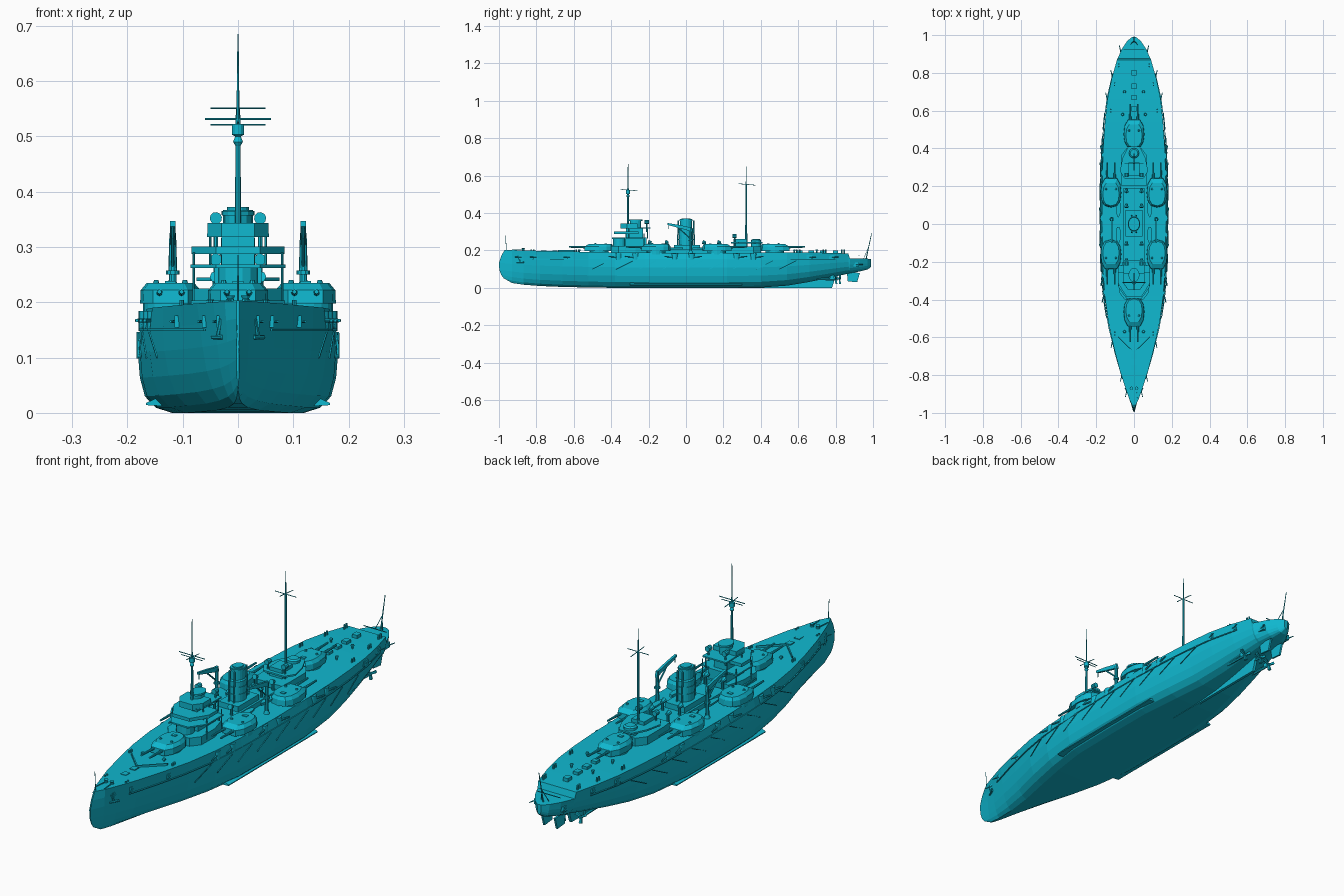
import bpy, bmesh, math
from mathutils import Vector

paint = bpy.data.materials.new("teal_paint")
paint.diffuse_color = (0.005, 0.48, 0.63, 1)
TAU = 2 * math.pi


def finish(name, bm):
    bmesh.ops.recalc_face_normals(bm, faces=bm.faces)
    me = bpy.data.meshes.new(name)
    bm.to_mesh(me)
    bm.free()
    me.materials.append(paint)
    ob = bpy.data.objects.new(name, me)
    bpy.context.collection.objects.link(ob)
    return ob


def loft(name, rings):
    bm = bmesh.new()
    vs = [[bm.verts.new(p) for p in r] for r in rings]
    n = len(rings[0])
    for a, b in zip(vs, vs[1:]):
        for i in range(n):
            bm.faces.new((a[i], a[(i + 1) % n], b[(i + 1) % n], b[i]))
    bm.faces.new(vs[0])
    bm.faces.new(vs[-1][::-1])
    return finish(name, bm)


def prism(name, pts, z0, z1, top=1.0, at=(0, 0)):
    return loft(name, [[(at[0] + x * s, at[1] + y * s, z) for x, y in pts] for z, s in ((z0, 1), (z1, top))])


def box(name, x, y, z0, w, l, h):
    a, b = w / 2, l / 2
    return prism(name, [(-a, -b), (a, -b), (a, b), (-a, b)], z0, z0 + h, 1, (x, y))


def tube(name, x, y, levels, n=12, sy=1.0):
    return loft(name, [[(x + r * math.cos(TAU * i / n), y + r * sy * math.sin(TAU * i / n), z)
                        for i in range(n)] for z, r in levels])


def rod(name, p, q, r, r2=None, n=6):
    p, q = Vector(p), Vector(q)
    d = (q - p).normalized()
    u = d.orthogonal().normalized()
    v = d.cross(u)
    return loft(name, [[c + (u * math.cos(TAU * i / n) + v * math.sin(TAU * i / n)) * k for i in range(n)]
                       for c, k in ((p, r), (q, r2 or r))])


def slab(name, x0, x1, yz):
    return loft(name, [[(x, y, z) for y, z in yz] for x in (x0, x1)])


def interp(y, col):
    for a, b in zip(ST, ST[1:]):
        if y <= b[0]:
            return a[col] + (b[col] - a[col]) * (y - a[0]) / (b[0] - a[0])
    return ST[-1][col]


# Hull stations: y, half beam, keel z, deck z, fullness
ST = [(-.98, .003, .04, .203, 0), (-.93, .024, .026, .202, 0), (-.87, .045, .017, .2, .08), (-.78, .075, .01, .198, .2),
      (-.66, .108, .005, .195, .4), (-.52, .142, .002, .192, .65), (-.38, .164, 0, .19, .85), (-.22, .177, 0, .188, 1),
      (0, .181, 0, .187, 1), (.22, .18, 0, .187, 1), (.4, .173, .002, .188, .85), (.54, .161, .012, .189, .65),
      (.66, .146, .032, .189, .5), (.77, .122, .055, .187, .45), (.868, .093, .076, .184, .45), (.876, .09, .078, .158, .45),
      (.93, .064, .088, .157, .45), (.97, .036, .098, .156, .4), (.99, .01, .112, .154, .4)]
FULL = [(.66, 0), (.82, .05), (.93, .16), (.98, .34), (1, .58), (.98, .8), (.935, 1)]
VEE = [(.12, 0), (.35, .07), (.53, .18), (.7, .35), (.82, .58), (.9, .8), (1, 1)]
STEM = [.025, .005, -.008, -.018, -.02, -.008, .01]
rings = []
for i, (y, b, k, d, f) in enumerate(ST):
    half = []
    for (fx, fz), (vx, vz), s in zip(FULL, VEE, STEM):
        half.append((b * (vx + (fx - vx) * f), y + (s if i == 0 else 0), k + (d - k) * (vz + (fz - vz) * f)))
    rings.append(half[::-1] + [(-x, yy, z) for x, yy, z in half])
loft("hull", rings)

# Keel, skeg, rudders, propellers, bilge keels
slab("skeg", -.006, .006, [(.25, .0), (.78, 0), (.79, .03), (.8, .075), (.5, .03)])
rod("centre_shaft", (0, .7, .05), (0, .83, .05), .006)
for s in (-1, 1):
    slab("rudder", s * .03 - .004, s * .03 + .004, [(.865, .035), (.915, .03), (.93, .08), (.86, .085)])
    rod("shaft", (s * .065, .6, .05), (s * .065, .81, .045), .006)
    slab("shaft_bracket", s * .065 - .003, s * .065 + .003, [(.77, .045), (.79, .045), (.79, .085), (.77, .085)])
    loft("bilge_keel", [[(s * x, y, z) for x, z in ((.13, .012), (.166, .014), (.166, .018), (.14, .03))]
                        for y in (-.3, .3)])
for x, y in ((0, .82), (-.065, .8), (.065, .8)):
    for k in range(3):
        a = TAU * k / 3 + .5
        rod("propeller_blade", (x, y, .047), (x + .026 * math.cos(a), y + .004, .047 + .026 * math.sin(a)), .004, .008, 4)

# Main gun turrets
PLAN = [(-.032, -.078), (.032, -.078), (.05, -.045), (.055, 0), (.05, .04), (.034, .068), (0, .078),
        (-.034, .068), (-.05, .04), (-.055, 0), (-.05, -.045)]


def turret(x, y, f):
    z = .188
    tube("barbette", x, y, [(z - .01, .05), (z + .014, .05)], 20)
    lv = [(.01, 1, 0), (.034, .98, 0), (.047, .78, .008)]
    loft("turret", [[(x + px * k, y + f * (py * k + o), z + h) for px, py in PLAN] for h, k, o in lv])
    for g in (-.02, .02):
        rod("gun_barrel", (x + g, y - f * .06, z + .029), (x + g, y - f * .16, z + .031), .0062, .004, 8)
        tube("sighting_hood", x + g * 1.3, y - f * .02, [(z + .045, .006), (z + .052, .004)], 8)
    box("turret_hatch", x, y + f * .035, z + .045, .02, .014, .005)


turret(0, -.465, 1)
turret(0, .475, -1)
for s in (-1, 1):
    turret(s * .122, -.16, 1)
    turret(s * .122, .165, -1)

# Midship deckhouse and funnel
prism("forward_deckhouse", [(-.05, -.40), (.05, -.40), (.08, -.36), (.08, -.27), (.06, -.2), (-.06, -.2), (-.08, -.27), (-.08, -.36)], .18, .225)
box("midship_deckhouse", 0, 0, .18, .11, .38, .027)
box("funnel_base", 0, .005, .2, .092, .14, .03)
tube("funnel_casing", 0, 0, [(.225, .031), (.315, .031), (.32, .027), (.367, .027)], 20, 1.2)
for z in (.255, .285, .358):
    tube("funnel_band", 0, 0, [(z, .033 if z < .3 else .03), (z + .007, .033 if z < .3 else .03)], 20, 1.2)
tube("funnel_mouth", 0, 0, [(.365, .02), (.372, .02)], 16, 1.2)
for s in (-1, 1):
    for y in (-.045, .045):
        rod("steam_pipe", (s * .012, y, .22), (s * .012, y * .9, .36), .004)

# Bridge and conning tower
tube("conning_tower", 0, -.355, [(.22, .036), (.262, .036), (.268, .028)], 14)
box("chart_house", 0, -.27, .22, .085, .12, .048)
prism("bridge_deck", [(-.04, -.395), (.04, -.395), (.086, -.33), (.086, -.22), (-.086, -.22), (-.086, -.33)], .262, .268)
box("wheelhouse", 0, -.275, .268, .06, .09, .05)
prism("bridge_wing", [(-.04, -.385), (.04, -.385), (.084, -.315), (.084, -.255), (-.084, -.255), (-.084, -.315)], .287, .301)
prism("upper_bridge", [(-.03, -.35), (.03, -.35), (.056, -.315), (.056, -.19), (-.056, -.19), (-.056, -.315)], .318, .324)
prism("upper_bridge_screen", [(-.03, -.35), (.03, -.35), (.055, -.315), (.055, -.26), (-.055, -.26), (-.055, -.315)], .324, .343)
tube("fire_control_top", 0, -.27, [(.32, .024), (.357, .024), (.357, .029), (.365, .029)], 14, 1.3)
for s in (-1, 1):
    for y in (-.325, -.225):
        rod("bridge_post", (s * .08, y, .2), (s * .08, y, .29), .0025)
        rod("upper_post", (s * .05, y + .02, .265), (s * .05, y + .02, .32), .0025)

# Masts with yards and lookout
rod("foremast", (0, -.31, .2), (0, -.31, .53), .006, .0045, 8)
rod("fore_topmast", (0, -.31, .53), (0, -.31, .685), .003, .001)
tube("crows_nest", 0, -.31, [(.482, .004), (.49, .009), (.5, .005), (.503, .011), (.522, .011)], 12)
rod("fore_yard", (-.06, -.31, .531), (.06, -.31, .531), .0018)
rod("mainmast", (0, .322, .2), (0, .322, .55), .006, .004, 8)
rod("main_topmast", (0, .322, .55), (0, .322, .65), .003, .001)
for y, z in ((-.31, .515), (.322, .545)):
    rod("cross_yard", (-.05, y, z + .006), (.05, y, z + .006), .0016)
    rod("gaff", (0, y - .04, z + .012), (0, y + .05, z + .004), .0016)

# Aft superstructure
prism("aft_deckhouse", [(-.065, .2), (.065, .2), (.07, .25), (.07, .36), (.04, .4), (-.04, .4), (-.07, .36), (-.07, .25)], .18, .222)
prism("aft_platform", [(-.05, .24), (.05, .24), (.075, .28), (.06, .35), (.03, .41), (-.03, .41), (-.06, .35), (-.075, .28)], .238, .245)
tube("aft_conning_tower", 0, .375, [(.215, .027), (.255, .027), (.26, .02)], 12)
box("aft_control_house", 0, .29, .22, .06, .07, .04)

# Searchlights, boat cranes, ventilators, boats, casemate guns, net booms
for s in (-1, 1):
    for y, z in ((.26, .26), (-.21, .335)):
        x = s * .04
        rod("searchlight_stand", (x, y, z - .035), (x, y, z + .008), .004)
        rod("searchlight", (x, y - .011, z + .017), (x, y + .011, z + .017), .011, n=10)
    tube("crane_post", s * .118, .025, [(.18, .014), (.2, .008), (.25, .007), (.25, .012), (.257, .012), (.257, .008), (.325, .006)], 10)
    slab("crane_jib", s * .118 - .005, s * .118 + .005, [(.035, .3), (.03, .322), (-.04, .337), (-.1, .347), (-.1, .337), (-.03, .318)])
    rod("crane_brace", (s * .118, .022, .265), (s * .118, -.045, .325), .0035)
    rod("crane_hook", (s * .118, -.095, .34), (s * .118, -.095, .315), .002)
    for y in (-.19, -.1, .1, .18):
        rod("ventilator", (s * .04, y, .2), (s * .04, y, .24), .006, n=8)
        rod("ventilator_cowl", (s * .04, y + .006, .241), (s * .04, y - .012, .246), .007, .011, 8)
    for y in (-.06, .08):
        loft("ship_boat", [[(s * .083 + w * k, y + o, z) for w, z in ((-.013, .217), (-.008, .205), (.008, .205), (.013, .217))]
                           for o, k in ((-.045, .15), (-.02, .9), (.02, 1), (.045, .5))])
    for y in (-.36, -.27, -.06, .03, .27, .36):
        e = interp(y, 1)
        tube("casemate", s * (e - .021), y, [(.148, .02), (.184, .02)], 12)
        f = -1 if y < 0 else 1
        rod("casemate_gun", (s * (e - .01), y, .167), (s * (e + .003), y + f * .055, .167), .0045, .003)
    for y in (-.88, -.8, -.62, .66, .78, .91):
        e = interp(y, 1)
        z = .125 if y > .87 else .165
        f = -1 if y < 0 else 1
        box("small_gun_port", s * (e - .014), y, z - .011, .022, .03, .022)
        rod("small_gun", (s * (e - .004), y, z), (s * (e + .004), y + f * .035, z), .003, .002)
    for i in range(9):
        y = -.5 + i * .125
        e0, e1 = interp(y, 1), interp(y + .09, 1)
        rod("net_boom", (s * (e0 + .001), y, .1), (s * (e1 + .001), y + .09, .145), .002, n=4)
    for i in range(12):
        a, b = -.82 + i * .135, -.82 + (i + 1) * .135
        rod("net_shelf", (s * interp(a, 1) * .985, a, .15), (s * interp(b, 1) * .985, b, .15), .003, n=4)
    # Bow fittings
    rod("anchor_shank", (s * .03, -.9, .17), (s * .037, -.885, .135), .004)
    rod("anchor_arms", (s * .028, -.905, .137), (s * .046, -.868, .137), .004)
    tube("capstan", s * .014, -.87, [(.195, .009), (.207, .006), (.212, .009)], 10)
    rod("anchor_chain", (s * .014, -.87, .203), (s * .02, -.93, .203), .0025, n=4)
    prism("breakwater", [(0, -.685), (s * .085, -.6), (s * .085, -.594), (0, -.677)], .185, .203)
    for y in (-.82, -.58, .6, .74, .84):
        for o in (-.007, .007):
            tube("bollard", s * interp(y, 1) * .8, y + o, [(.182, .004), (.204, .004)], 8)
    rod("stern_brace", (s * .018, .95, .157), (0, .972, .21), .0015, n=4)

# Deck hatches and flagstaffs
for y in (-.76, -.7, .61, .67, .73, .8):
    box("deck_hatch", 0, y, .182, .024, .028, .018)
for y, x in ((-.57, .05), (.58, .06), (.7, .05)):
    for s in (-1, 1):
        tube("mushroom_vent", s * x, y, [(.18, .004), (.2, .004), (.2, .008), (.205, .006)], 8)
rod("jackstaff", (0, -.96, .195), (0, -.965, .285), .002, .001)
rod("ensign_staff", (0, .962, .15), (0, .992, .29), .003, .0015)
rod("stern_gallery_rail", (-.055, .925, .172), (.055, .925, .172), .002, n=4)
